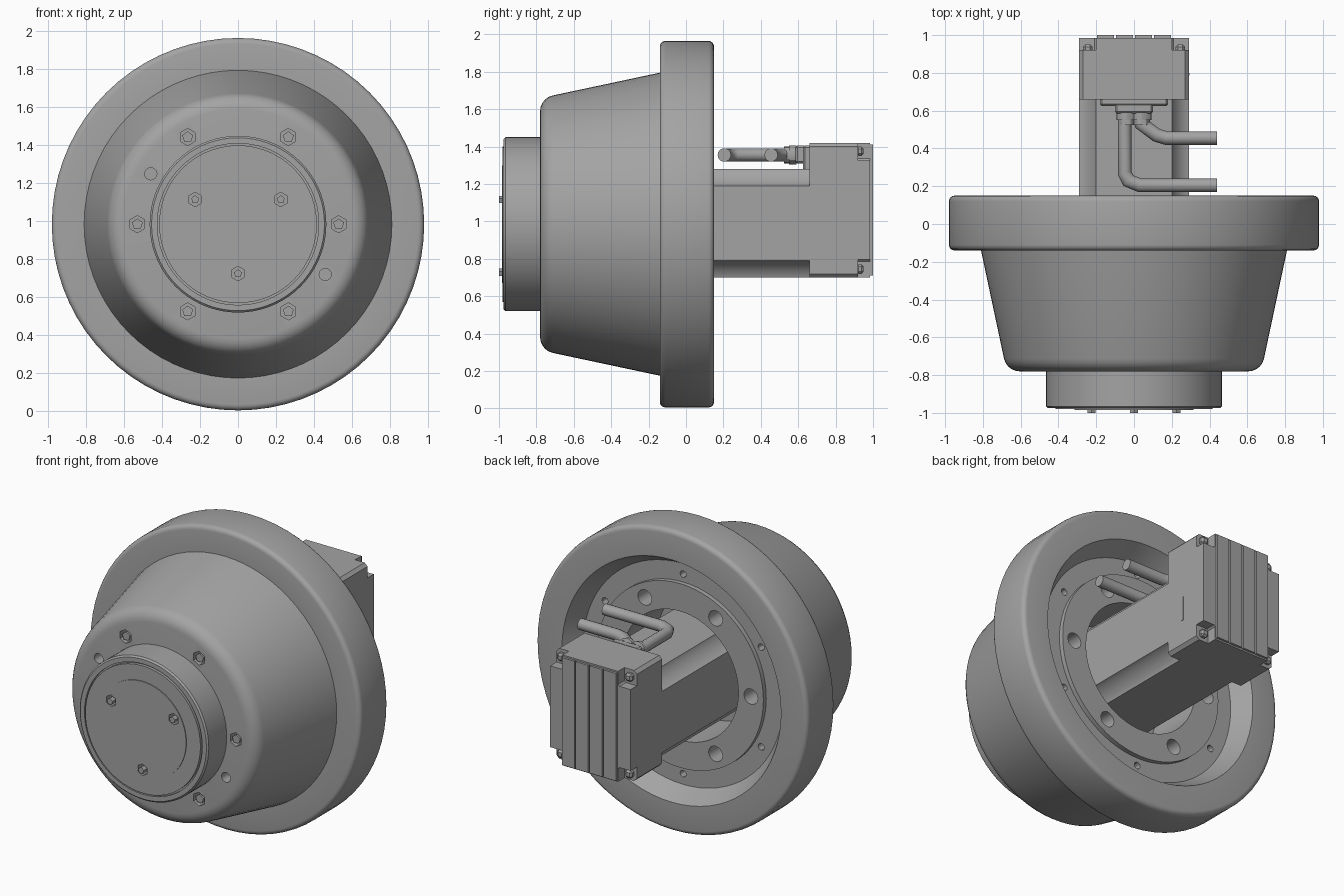
import bpy, bmesh
from math import sin, cos, pi, radians
from mathutils import Matrix, Vector

if "Cube" in bpy.data.objects:
    bpy.data.objects.remove(bpy.data.objects["Cube"], do_unlink=True)

CZ = 0.985  # height of the shared axis

grey = bpy.data.materials.new("machined_grey")
grey.use_nodes = True
grey.diffuse_color = (0.37, 0.37, 0.37, 1)
grey.node_tree.nodes["Principled BSDF"].inputs["Base Color"].default_value = (0.37, 0.37, 0.37, 1)


def finish(name, bm, angle=30):
    bmesh.ops.recalc_face_normals(bm, faces=bm.faces[:])
    mesh = bpy.data.meshes.new(name)
    bm.to_mesh(mesh)
    bm.free()
    mesh.materials.append(grey)
    obj = bpy.data.objects.new(name, mesh)
    bpy.context.collection.objects.link(obj)
    smooth(obj, angle)
    return obj


def smooth(obj, angle=30):
    bpy.ops.object.select_all(action='DESELECT')
    obj.select_set(True)
    bpy.context.view_layer.objects.active = obj
    bpy.ops.object.shade_smooth_by_angle(angle=radians(angle))


def lathe(name, profile, n=72):
    """Revolve (radius, y) points round the y axis; ends lie on the axis."""
    bm = bmesh.new()
    rings = []
    for r, y in profile:
        if r == 0:
            rings.append([bm.verts.new((0, y, CZ))])
        else:
            rings.append([bm.verts.new((r * cos(2 * pi * i / n), y, CZ + r * sin(2 * pi * i / n)))
                          for i in range(n)])
    for a, b in zip(rings, rings[1:]):
        for i in range(n):
            j = (i + 1) % n
            quad = [a[i % len(a)], a[j % len(a)], b[j % len(b)], b[i % len(b)]]
            bm.faces.new(list(dict.fromkeys(quad)))
    return finish(name, bm)


def add_rods(bm, count, start, ring, r, y0, y1, sides):
    """Cylinders along y, spaced on a bolt circle."""
    for k in range(count):
        a = radians(start + 360 * k / count)
        m = Matrix.Translation((ring * cos(a), (y0 + y1) / 2, CZ + ring * sin(a))) @ Matrix.Rotation(pi / 2, 4, 'X')
        bmesh.ops.create_cone(bm, cap_ends=True, segments=sides, radius1=r, radius2=r,
                              depth=y1 - y0, matrix=m)


def drill(obj, rods):
    bm = bmesh.new()
    for rod in rods:
        add_rods(bm, *rod)
    cutter = finish("drill_cutter", bm)
    cutter.hide_render = True
    mod = obj.modifiers.new("holes", 'BOOLEAN')
    mod.operation, mod.solver, mod.object = 'DIFFERENCE', 'EXACT', cutter
    bpy.context.view_layer.objects.active = obj
    bpy.ops.object.modifier_apply(modifier=mod.name)
    bpy.data.objects.remove(cutter, do_unlink=True)
    smooth(obj)


def prism(name, outline, y0, y1, bevel=0):
    """Extrude an (x, z) outline along y."""
    bm = bmesh.new()
    face = bm.faces.new([bm.verts.new((x, y0, z)) for x, z in outline])
    new = bmesh.ops.extrude_face_region(bm, geom=[face])["geom"]
    bmesh.ops.translate(bm, verts=[v for v in new if isinstance(v, bmesh.types.BMVert)], vec=(0, y1 - y0, 0))
    if bevel:
        bmesh.ops.bevel(bm, geom=bm.edges[:], offset=bevel, segments=1, affect='EDGES')
    return finish(name, bm)


def box(name, x0, x1, y0, y1, z0, z1, bevel=0):
    return prism(name, [(x0, z0), (x1, z0), (x1, z1), (x0, z1)], y0, y1, bevel)


def mirrored(corner, zc, hz=0):
    """Repeat a corner run of points in all four quadrants."""
    right = [(x, -z - hz) for x, z in reversed(corner)] + [(x, z + hz) for x, z in corner]
    pts = right + [(-x, z) for x, z in reversed(right)]
    return [(x, z + zc) for x, z in pts]


def arc(cx, cy, r, a0, a1, steps=5):
    return [(cx + r * cos(radians(a0 + (a1 - a0) * i / steps)),
             cy + r * sin(radians(a0 + (a1 - a0) * i / steps))) for i in range(steps + 1)]


# Tapered housing with rim, stepped rear recess and central bore
housing = lathe("housing",
                [(0, -0.78)] + arc(0.605, -0.695, 0.085, -90, -12)
                + [(0.81, -0.14)] + arc(0.95, -0.11, 0.03, -90, 0, 4) + arc(0.95, 0.12, 0.03, 0, 90, 4)
                + [(0.79, 0.15), (0.72, 0.03), (0.60, 0.03), (0.60, 0.06), (0.42, 0.06),
                   (0.42, -0.3), (0, -0.3)])
drill(housing, [(6, 0, 0.53, 0.045, -0.9, -0.68, 6),
                (2, 150, 0.53, 0.032, -0.9, -0.7, 16),
                (6, 0, 0.51, 0.05, -0.15, 0.2, 20),
                (6, 30, 0.65, 0.022, -0.1, 0.2, 12)])

# Output hub with a shallow ring groove and raised centre disc
hub = lathe("output_hub",
            [(0, -0.75), (0.465, -0.75), (0.465, -0.965), (0.455, -0.975), (0.425, -0.975),
             (0.425, -0.96), (0.415, -0.96), (0.415, -0.98), (0.315, -0.98), (0.315, -0.985), (0, -0.985)])
drill(hub, [(3, 30, 0.26, 0.038, -1.1, -0.9, 6)])

# Screws seated in the housing and hub sockets
bm = bmesh.new()
add_rods(bm, 6, 0, 0.53, 0.03, -0.775, -0.67, 5)
add_rods(bm, 3, 30, 0.26, 0.022, -1.0, -0.89, 5)
finish("socket_screws", bm)

# Motor body with stepped, chamfered corners
prism("motor_body", mirrored([(0.29, 0.2), (0.26, 0.21), (0.21, 0.26), (0.2, 0.29)], 0.99), -0.29, 0.68)

# Encoder head and rear cover with notched corners
prism("encoder_head", mirrored([(0.29, 0.34), (0.27, 0.36)], 1.06), 0.66, 0.92)
prism("encoder_cover", mirrored([(0.29, 0.265), (0.21, 0.265), (0.20, 0.275), (0.20, 0.36)], 1.06), 0.91, 0.985)
for i, x in enumerate((-0.15, -0.05, 0.05, 0.15)):
    box("cover_slat_%d" % (i + 1), x - 0.045, x + 0.045, 0.98, 1.0, 0.71, 1.41)
for side in (-1, 1):
    for z in (0.745, 1.375):
        x = side * 0.245
        box("corner_screw", x - 0.025, x + 0.025, 0.91, 0.95, z - 0.025, z + 0.025, 0.012)
box("side_label", 0.285, 0.294, 0.785, 0.8, 0.88, 1.04)

# Cable outlet on the head
box("outlet_base", -0.18, 0.18, 0.625, 0.67, 1.27, 1.405, 0.01)
box("outlet_block", -0.1, 0.1, 0.585, 0.64, 1.31, 1.405, 0.01)
bm = bmesh.new()
for y, r in ((0.57, 0.052), (0.545, 0.045)):
    for x in (-0.04, 0.04):
        bmesh.ops.create_cone(bm, cap_ends=True, segments=12, radius1=r, radius2=r, depth=0.04,
                              matrix=Matrix.Translation((x, y, 1.355)) @ Matrix.Rotation(pi / 2, 4, 'X'))
finish("cable_glands", bm)


def cable(name, path, r=0.036, sides=14):
    """Sweep a circle along a level path, mitring each bend."""
    bm = bmesh.new()
    pts = [Vector((x, y, 1.355)) for x, y in path]
    rings = []
    for i, p in enumerate(pts):
        d0 = (p - pts[max(i - 1, 0)]).normalized()
        d1 = (pts[min(i + 1, len(pts) - 1)] - p).normalized()
        t = (d0 + d1).normalized()
        across = Vector((t.y, -t.x, 0)) / max(t.dot(d1), t.dot(d0))
        rings.append([bm.verts.new(p + across * r * cos(2 * pi * k / sides)
                                   + Vector((0, 0, r * sin(2 * pi * k / sides)))) for k in range(sides)])
    for a, b in zip(rings, rings[1:]):
        for k in range(sides):
            j = (k + 1) % sides
            bm.faces.new((a[k], a[j], b[j], b[k]))
    bm.faces.new(rings[0])
    bm.faces.new(rings[-1])
    finish(name, bm, 40)


cable("power_cable", [(-0.05, 0.58), (-0.05, 0.27), (-0.03, 0.23), (0.03, 0.205), (0.44, 0.205)])
cable("signal_cable", [(0.03, 0.58), (0.04, 0.53), (0.12, 0.47), (0.17, 0.455), (0.44, 0.455)])
